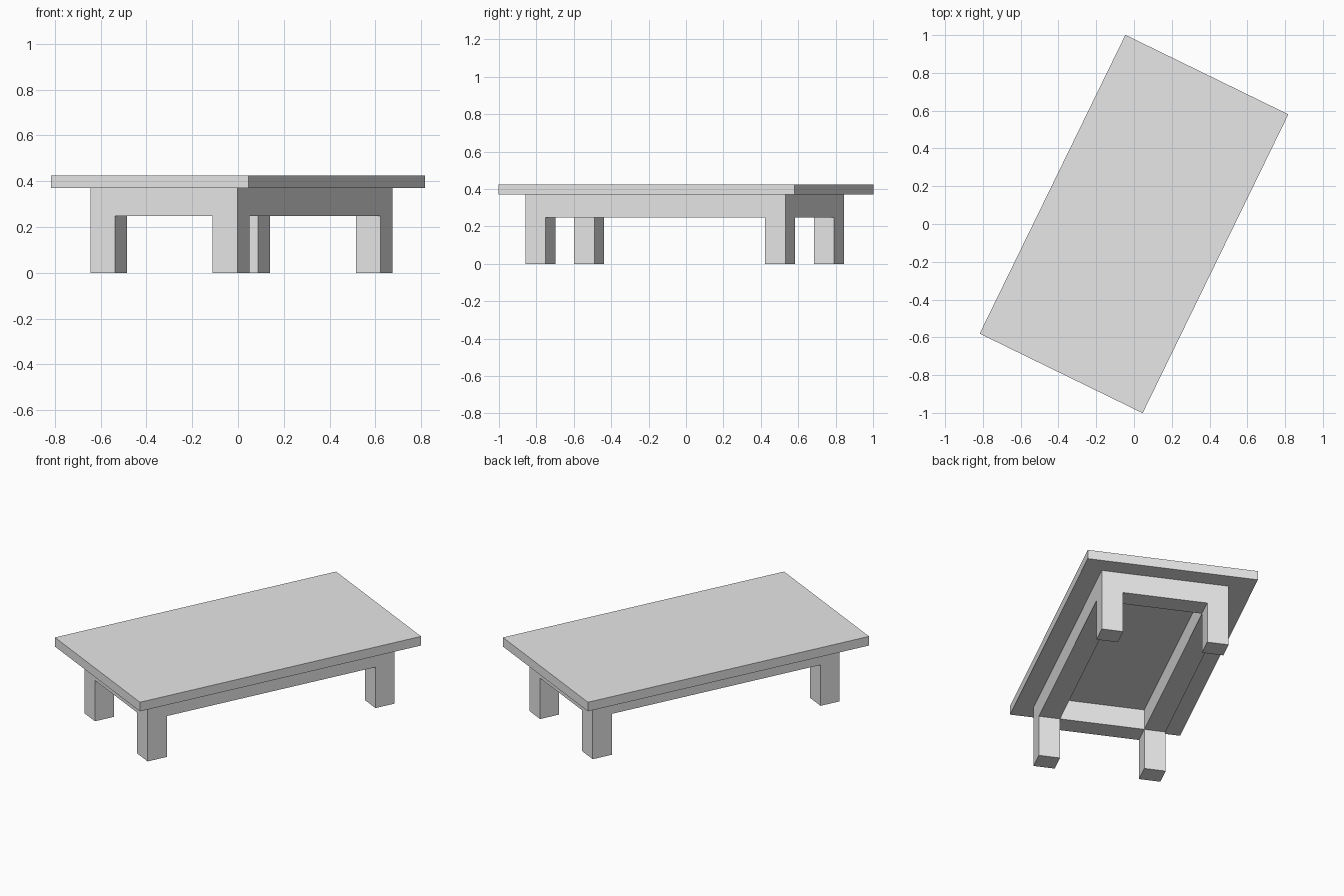
import bpy
import math
from mathutils import Matrix

cube = bpy.data.objects.get("Cube")
if cube:
    bpy.data.objects.remove(cube, do_unlink=True)

grey = bpy.data.materials.new("light grey")
grey.use_nodes = True
grey.diffuse_color = (0.8, 0.8, 0.8, 1)
grey.node_tree.nodes["Principled BSDF"].inputs["Base Color"].default_value = (0.8, 0.8, 0.8, 1)

TURN = Matrix.Rotation(math.radians(-26), 4, "Z")   # table stands turned on the floor


def box(name, low, high):
    """Axis-aligned box in table space, turned into place."""
    size = [h - l for l, h in zip(low, high)]
    centre = [(h + l) / 2 for l, h in zip(low, high)]
    bpy.ops.mesh.primitive_cube_add(size=1)
    obj = bpy.context.object
    obj.name = name
    obj.data.transform(Matrix.Translation(centre) @ Matrix.Diagonal((*size, 1)))
    obj.matrix_world = TURN
    obj.data.materials.append(grey)


# Table top
HALF_W, HALF_L = 0.48, 0.88
UNDER, TOP, RAIL = 0.37, 0.425, 0.247
box("table_top", (-HALF_W, -HALF_L, UNDER), (HALF_W, HALF_L, TOP))

# Base frame, slightly off centre across the width
T = 0.12
X0, X1 = -0.341, 0.374
Y0, Y1 = -0.773, 0.773

# Legs
for side, x in (("right", X0), ("left", X1 - T)):
    for end, y in (("front", Y0), ("back", Y1 - T)):
        box(f"{end}_{side}_leg", (x, y, 0), (x + T, y + T, UNDER))

# Aprons between the legs, flush with them
for side, x in (("right", X0), ("left", X1 - T)):
    box(f"{side}_apron", (x, Y0 + T, RAIL), (x + T, Y1 - T, UNDER))
for end, y in (("front", Y0), ("back", Y1 - T)):
    box(f"{end}_apron", (X0 + T, y, RAIL), (X1 - T, y + T, UNDER))
